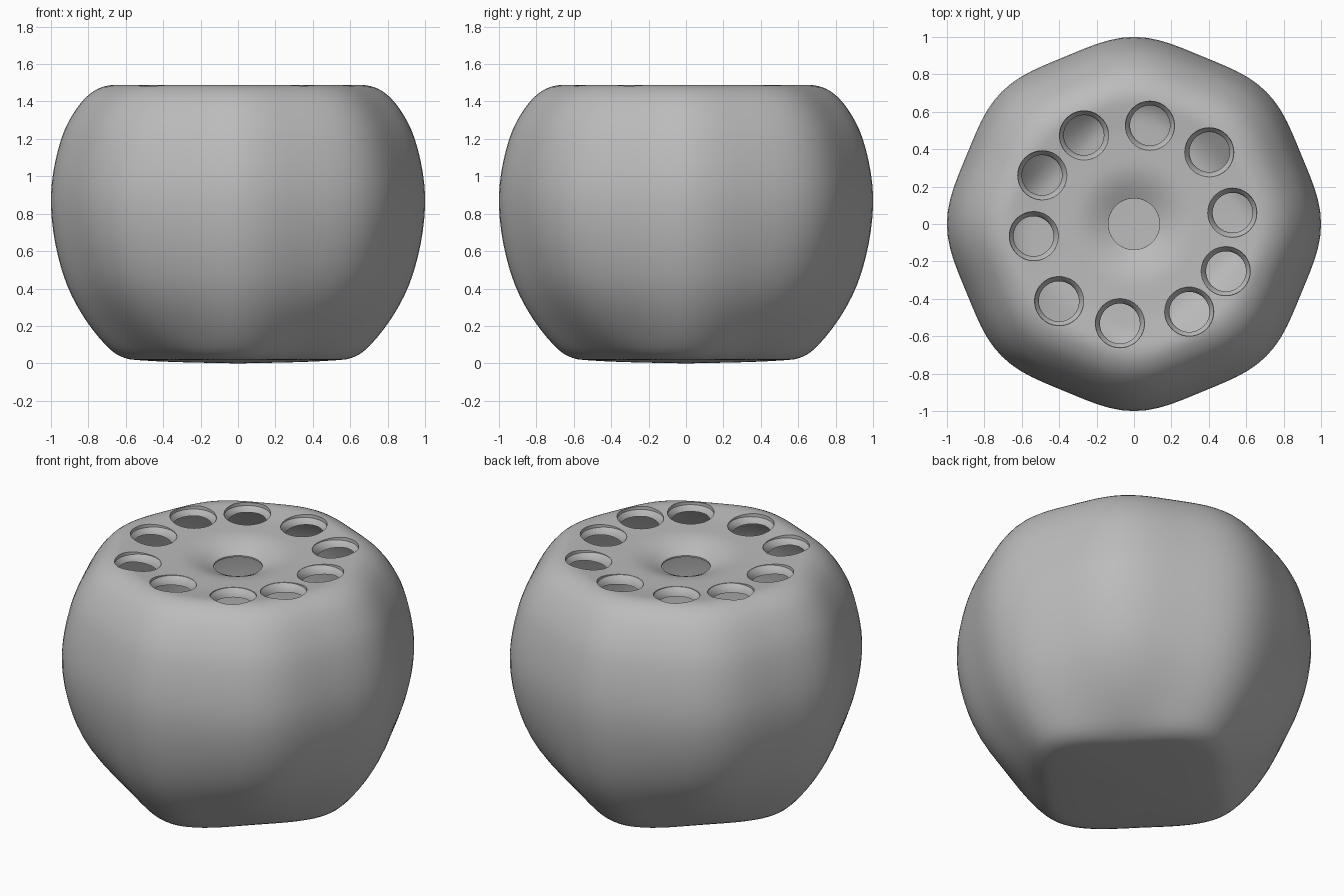
import bpy, bmesh
from math import cos, sin, radians, pi

if "Cube" in bpy.data.objects:
    bpy.data.objects.remove(bpy.data.objects["Cube"])

grey = bpy.data.materials.new("plain grey")
grey.use_nodes = True
grey.diffuse_color = (0.5, 0.5, 0.5, 1)
grey.node_tree.nodes["Principled BSDF"].inputs["Base Color"].default_value = (0.5, 0.5, 0.5, 1)


def spline(points, steps):
    """Smooth curve through points (Catmull-Rom)."""
    out = []
    for i in range(len(points) - 1):
        a, b = points[max(i - 1, 0)], points[i]
        c, d = points[i + 1], points[min(i + 2, len(points) - 1)]
        for k in range(steps):
            t = k / steps
            out.append([0.5 * (2 * q + (r - p) * t + (2 * p - 5 * q + 4 * r - s) * t * t
                               + (3 * q - p - 3 * r + s) * t ** 3)
                        for p, q, r, s in zip(a, b, c, d)])
    return out + [list(points[-1])]


def lathe(name, rings, segments, place):
    """Revolve rings into a closed object, capped at both ends."""
    bm = bmesh.new()
    loops = [[bm.verts.new(place(ring, 2 * pi * i / segments)) for i in range(segments)]
             for ring in rings]
    for a, b in zip(loops, loops[1:]):
        for i in range(segments):
            j = (i + 1) % segments
            bm.faces.new((a[i], a[j], b[j], b[i]))
    bm.faces.new(loops[0][::-1])
    bm.faces.new(loops[-1])
    bmesh.ops.recalc_face_normals(bm, faces=bm.faces)
    mesh = bpy.data.meshes.new(name)
    bm.to_mesh(mesh)
    bm.free()
    mesh.materials.append(grey)
    ob = bpy.data.objects.new(name, mesh)
    bpy.context.collection.objects.link(ob)
    return ob


# Outer wall: radius on the axes, radius on the diagonals, height
outer = spline([
    (0.02, 0.02, 0), (0.3, 0.26, 0.006), (0.5, 0.42, 0.015), (0.61, 0.51, 0.03),
    (0.7, 0.61, 0.09), (0.82, 0.765, 0.24), (0.915, 0.89, 0.42), (0.975, 0.968, 0.63),
    (1, 1, 0.84), (0.988, 0.987, 1.02), (0.945, 0.943, 1.2), (0.89, 0.887, 1.32),
    (0.82, 0.817, 1.415), (0.75, 0.745, 1.467), (0.68, 0.675, 1.487),
    (0.6, 0.6, 1.482), (0.5, 0.5, 1.472), (0.4, 0.4, 1.468), (0.3, 0.3, 1.463),
    (0.22, 0.22, 1.442), (0.137, 0.137, 1.405)], 3)


def inset(ring):
    """Point on the inner wall: thin sides, thicker top, thin centre lip."""
    axis, diagonal, z = ring
    drop = 0.028 * min(1, max(0, (axis - 0.137) / 0.15))
    return axis * 0.985 + 0.002, diagonal * 0.985 + 0.002, 0.012 + z * (0.985 - drop)


def body_point(ring, a):
    axis, diagonal, z = ring
    blend = (1 + cos(4 * a)) / 2
    r = diagonal + (axis - diagonal) * blend
    ripple = 0.016 * min(1, max(0, (r - 0.45) / 0.3))
    r *= 1 - ripple * (1 - cos(8 * a))
    return r * cos(a), r * sin(a), z


body = lathe("hollow_body", outer + [inset(p) for p in reversed(outer)], 96, body_point)

# Ring of flared holes in the top
hole_profile = [(0.104, 1.25), (0.104, 1.415), (0.109, 1.435), (0.119, 1.452),
                (0.131, 1.467), (0.136, 1.6)]
centres = [(0.525, 0.06), (0.402, 0.383), (0.085, 0.525), (-0.267, 0.473), (-0.49, 0.26),
           (-0.535, -0.065), (-0.4, -0.412), (-0.075, -0.53), (0.295, -0.468), (0.49, -0.252)]
cutters = []
for n, (x, y) in enumerate(centres):
    cutter = lathe(f"hole_cutter_{n}", hole_profile, 48,
                   lambda p, a: (x + p[0] * cos(a), y + p[0] * sin(a), p[1]))
    cutter.hide_render = True
    cutters.append(cutter)
    cut = body.modifiers.new(f"hole_{n}", 'BOOLEAN')
    cut.operation = 'DIFFERENCE'
    cut.solver = 'EXACT'
    cut.object = cutter

# Apply the cuts, drop the cutters and shade smooth
bpy.context.view_layer.update()
depsgraph = bpy.context.evaluated_depsgraph_get()
body.data = bpy.data.meshes.new_from_object(body.evaluated_get(depsgraph))
body.modifiers.clear()
for cutter in cutters:
    bpy.data.objects.remove(cutter)
bpy.context.view_layer.objects.active = body
body.select_set(True)
bpy.ops.object.shade_smooth_by_angle(angle=radians(35))
